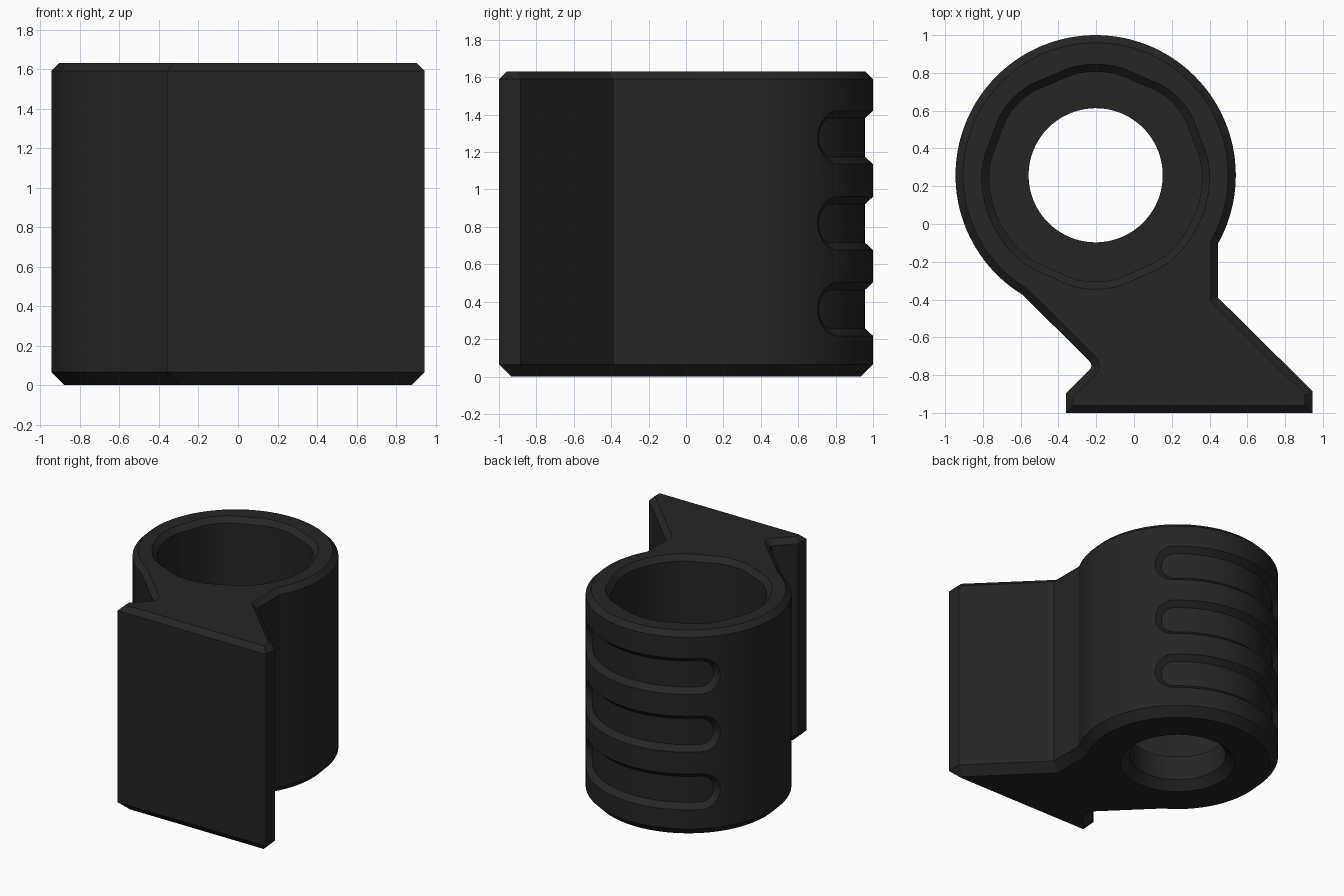
import bpy, bmesh, math
from mathutils import Vector

if "Cube" in bpy.data.objects:
    bpy.data.objects.remove(bpy.data.objects["Cube"])

CX, CY, R, H = -0.203, 0.258, 0.742, 1.63

mat = bpy.data.materials.new("charcoal black")
mat.diffuse_color = (0.018, 0.018, 0.018, 1)
mat.use_nodes = True
mat.node_tree.nodes["Principled BSDF"].inputs["Base Color"].default_value = mat.diffuse_color


def polar(r, deg):
    a = math.radians(deg)
    return (CX + r * math.cos(a), CY + r * math.sin(a))


def inset(pts, d):
    """Mitred inward offset of a counter-clockwise outline."""
    out = []
    for i, p in enumerate(pts):
        p = Vector(p)
        e1 = (p - Vector(pts[i - 1])).normalized()
        e2 = (Vector(pts[(i + 1) % len(pts)]) - p).normalized()
        n1, n2 = Vector((-e1.y, e1.x)), Vector((-e2.y, e2.x))
        out.append(p + (n1 + n2) * (d / (1 + n1.dot(n2))))
    return out


def finish(bm, name):
    bmesh.ops.remove_doubles(bm, verts=bm.verts, dist=1e-5)
    bmesh.ops.recalc_face_normals(bm, faces=bm.faces)
    me = bpy.data.meshes.new(name)
    bm.to_mesh(me)
    bm.free()
    me.materials.append(mat)
    ob = bpy.data.objects.new(name, me)
    bpy.context.collection.objects.link(ob)
    return ob


def loft(name, rings):
    """Closed solid through (outline, height) rings."""
    bm = bmesh.new()
    loops = [[bm.verts.new((p[0], p[1], z)) for p in pts] for pts, z in rings]
    n = len(loops[0])
    for a, b in zip(loops, loops[1:]):
        for i in range(n):
            j = (i + 1) % n
            bm.faces.new((a[i], a[j], b[j], b[i]))
    bm.faces.new(loops[0][::-1])
    bm.faces.new(loops[-1])
    return finish(bm, name)


# Outline: round barrel flowing into a slanted neck and a flat foot
a0, a1, n = -29.3, 238.6, 90
outline = [polar(R, a0 + (a1 - a0) * i / n) for i in range(n + 1)]
outline += [(-0.24, -0.722), (-0.229, -0.737), (-0.225, -0.752), (-0.231, -0.767),
            (-0.245, -0.78), (-0.36, -0.895), (-0.36, -1.0), (0.945, -1.0),
            (0.945, -0.885), (0.445, -0.39)]
body = loft("holder_body", [(inset(outline, 0.065), 0), (outline, 0.065),
                            (outline, H - 0.04), (inset(outline, 0.04), H)])


# Bore cutter: chamfered floor hole, wavy socket and flared rim
def ring(r):
    return [polar(r, a * 3) for a in range(120)]


def wavy(extra):
    pts = []
    for k in range(120):
        a = k * 3
        r = 0.564 - 0.016 * math.exp(-((a - 90) / 40) ** 2)
        for c in (65, 115, 160, 20, 246, 294):
            r -= 0.016 * math.exp(-((a - c) / 11) ** 2)
        pts.append(polar(r + extra, a))
    return pts


cutters = [loft("bore_cutter", [(ring(0.47), -0.05), (ring(0.355), 0.065),
                                (ring(0.355), 0.26), (wavy(0), 0.26),
                                (wavy(0), H - 0.04), (wavy(0.08), H + 0.04)])]


# Finger groove cutters: rounded slots wrapped round the back
def groove(zc):
    bm = bmesh.new()
    half_len = math.radians(53) * R
    straight = half_len - 0.143
    levels = []
    for rad, h in ((R - 0.043, 0.103), (R, 0.143), (R + 0.06, 0.199)):
        cols = []
        for i in range(13):
            t = math.pi / 2 * i / 12
            cols.append((-straight - h * math.cos(t), h * math.sin(t)))
        cols += [(-straight + 2 * straight * i / 30, h) for i in range(1, 30)]
        cols += [(-s, hh) for s, hh in cols[12::-1]]
        row = []
        for s, hh in cols:
            x, y = polar(rad, 90 - math.degrees(s / R))
            row.append((bm.verts.new((x, y, zc + hh)), bm.verts.new((x, y, zc - hh))))
        levels.append(row)
    m = len(levels[0])
    for i in range(m - 1):
        for row in (levels[0], levels[-1]):
            bm.faces.new((row[i][0], row[i + 1][0], row[i + 1][1], row[i][1]))
        for a, b in zip(levels, levels[1:]):
            for k in (0, 1):
                bm.faces.new((a[i][k], a[i + 1][k], b[i + 1][k], b[i][k]))
    return finish(bm, "groove_cutter")


cutters += [groove(0.36 + 0.459 * i) for i in range(3)]

# Cut the bore and grooves
bpy.context.view_layer.objects.active = body
for c in cutters:
    mod = body.modifiers.new("cut", 'BOOLEAN')
    mod.operation, mod.solver, mod.object = 'DIFFERENCE', 'EXACT', c
    bpy.ops.object.modifier_apply(modifier=mod.name)
    bpy.data.objects.remove(c)

bpy.ops.object.select_all(action='DESELECT')
body.select_set(True)
bpy.ops.object.shade_smooth_by_angle(angle=math.radians(25))
